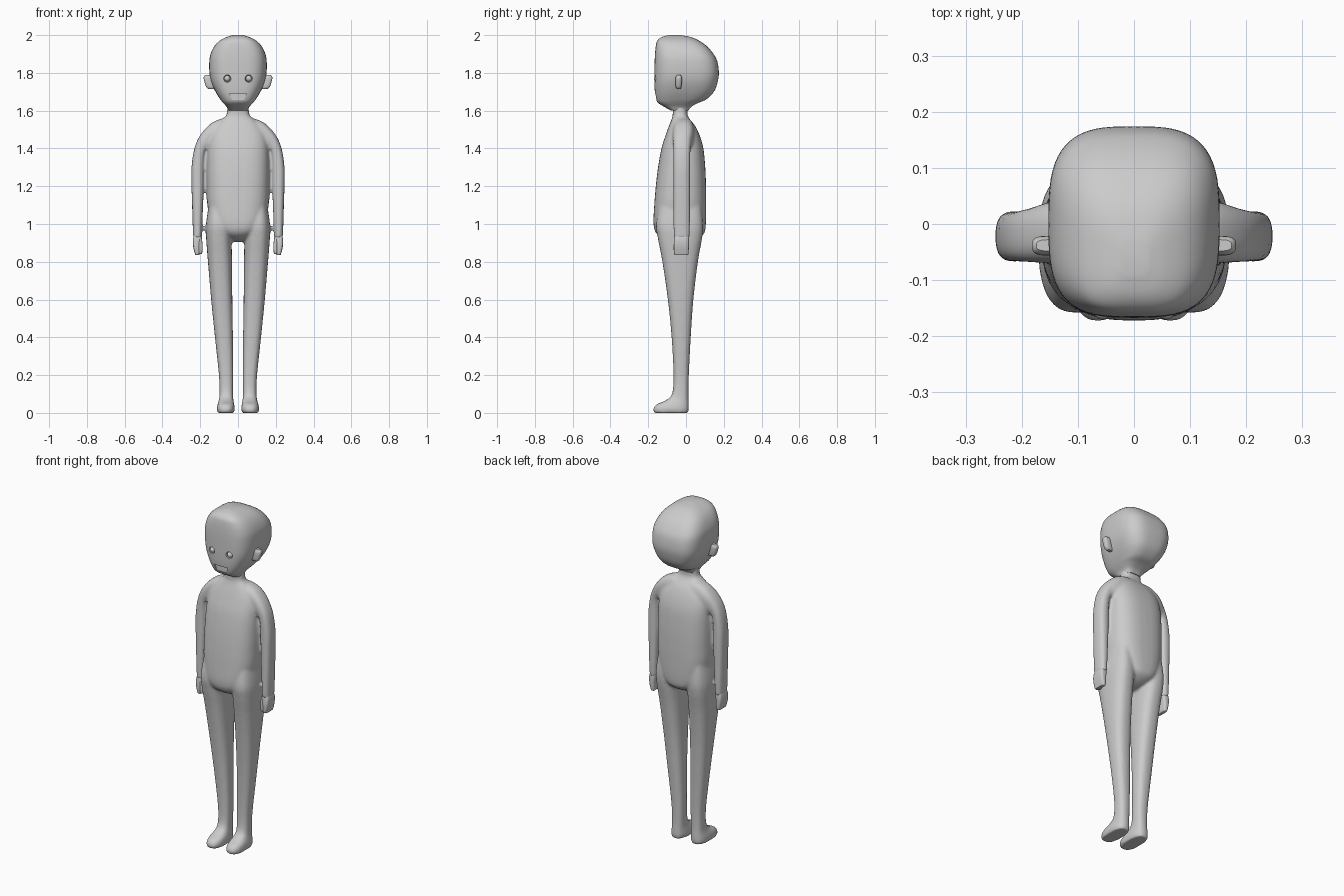
import bpy, bmesh, math

if "Cube" in bpy.data.objects:
    bpy.data.objects.remove(bpy.data.objects["Cube"])

mat = bpy.data.materials.new("plain grey")
mat.diffuse_color = (0.6, 0.6, 0.6, 1)
mat.use_nodes = True
mat.node_tree.nodes["Principled BSDF"].inputs["Base Color"].default_value = mat.diffuse_color


def finish(name, bm):
    bmesh.ops.recalc_face_normals(bm, faces=bm.faces)
    me = bpy.data.meshes.new(name)
    bm.to_mesh(me)
    bm.free()
    me.materials.append(mat)
    ob = bpy.data.objects.new(name, me)
    bpy.context.collection.objects.link(ob)
    return ob


def activate(ob):
    bpy.ops.object.select_all(action='DESELECT')
    ob.select_set(True)
    bpy.context.view_layer.objects.active = ob


def smooth(ob, deg=40):
    activate(ob)
    bpy.ops.object.shade_smooth_by_angle(angle=math.radians(deg))


def apply(ob, kind, **settings):
    m = ob.modifiers.new(kind, kind)
    for k, v in settings.items():
        setattr(m, k, v)
    activate(ob)
    bpy.ops.object.modifier_apply(modifier=m.name)


def refine(rows, steps):
    """Catmull-Rom interpolation between table rows."""
    out = []
    for i in range(len(rows) - 1):
        a, b, c, d = (rows[max(i - 1, 0)], rows[i], rows[i + 1],
                      rows[min(i + 2, len(rows) - 1)])
        for k in range(steps):
            t = k / steps
            out.append([q + 0.5 * t * (r - p + t * (2*p - 5*q + 4*r - s + t * (3*(q - r) + s - p)))
                        for p, q, r, s in zip(a, b, c, d)])
    return out + [list(rows[-1])]


def loft(name, rows, n=2.6, side=1, steps=4, seg=40):
    """rows: inner x, inner z, outer x, outer z, front y, back y; superellipse rings."""
    bm = bmesh.new()
    rings = []
    for xi, zi, xo, zo, y0, y1 in refine(rows, steps):
        ring = []
        for k in range(seg):
            a = 2 * math.pi * k / seg
            c, s = math.cos(a), math.sin(a)
            c = math.copysign(abs(c) ** (2 / n), c) / 2
            s = math.copysign(abs(s) ** (2 / n), s) / 2
            ring.append(bm.verts.new((side * ((xi + xo) / 2 + c * (xo - xi)),
                                      (y0 + y1) / 2 + s * (y1 - y0),
                                      (zi + zo) / 2 + c * (zo - zi))))
        rings.append(ring)
    for a, b in zip(rings, rings[1:]):
        for k in range(seg):
            j = (k + 1) % seg
            bm.faces.new((a[k], a[j], b[j], b[k]))
    bm.faces.new(rings[0])
    bm.faces.new(rings[-1])
    return finish(name, bm)


def level(rows):
    """Horizontal rings from z, x0, x1, y0, y1."""
    return [(x0, z, x1, z, y0, y1) for z, x0, x1, y0, y1 in rows]


def centred(rows):
    """Horizontal rings from z, half width, y0, y1."""
    return level([(z, -h, h, y0, y1) for z, h, y0, y1 in rows])


def ball(name, loc, r):
    bm = bmesh.new()
    bmesh.ops.create_uvsphere(bm, u_segments=24, v_segments=16, radius=r)
    bmesh.ops.translate(bm, verts=bm.verts, vec=loc)
    return finish(name, bm)


# torso with neck
body = loft("body", centred([
    (.905, .03, -.07, .02), (.92, .055, -.115, .06), (.95, .10, -.157, .096),
    (1.0, .14, -.172, .105), (1.1, .162, -.168, .107), (1.2, .165, -.16, .106),
    (1.3, .165, -.148, .102), (1.4, .162, -.13, .092), (1.47, .15, -.108, .072),
    (1.52, .12, -.09, .048), (1.555, .085, -.076, .02), (1.58, .06, -.07, .008),
    (1.64, .056, -.072, .01)]), n=2.7)

# legs and arms, fused to the torso
leg = level([
    (0, .022, .108, -.168, .012), (.02, .017, .112, -.174, .015),
    (.045, .02, .108, -.156, .015), (.065, .024, .102, -.11, .014),
    (.10, .026, .098, -.074, .013), (.2, .025, .101, -.066, .015),
    (.4, .027, .122, -.076, .025), (.6, .03, .142, -.096, .039),
    (.8, .032, .159, -.125, .063), (.93, .034, .169, -.15, .086),
    (1.0, .036, .169, -.158, .09), (1.1, .05, .155, -.14, .08)])
arm = [(.05, 1.38, .055, 1.562, -.072, .045), (.10, 1.38, .10, 1.554, -.072, .045),
       (.145, 1.39, .15, 1.527, -.07, .04), (.167, 1.39, .20, 1.47, -.068, .028),
       (.177, 1.36, .231, 1.40, -.067, .023), (.180, 1.29, .246, 1.30, -.067, .023),
       (.181, 1.2, .246, 1.2, -.067, .023), (.185, 1.1, .243, 1.1, -.067, .022),
       (.189, 1.0, .240, 1.0, -.066, .021), (.192, .925, .237, .925, -.064, .018)]
parts = [body]
for s in (1, -1):
    parts += [loft("leg", leg, 2.6, s), loft("arm", arm, 2.7, s)]
activate(body)
for p in parts:
    p.select_set(True)
bpy.ops.object.join()
apply(body, 'REMESH', mode='VOXEL', voxel_size=.008)
apply(body, 'SMOOTH', factor=.5, iterations=5)
smooth(body, 60)

# hands with thumbs, ears
hand = level([(.835, .207, .225, -.055, .008), (.842, .203, .228, -.062, .013),
              (.88, .201, .237, -.065, .015), (.915, .197, .239, -.063, .015),
              (.945, .197, .232, -.058, .012)])
thumb = level([(.842, .192, .204, -.06, -.04), (.85, .189, .208, -.064, -.036),
               (.89, .188, .208, -.065, -.035), (.93, .192, .21, -.06, -.035)])
ear = level([(1.715, .12, .158, -.048, -.03), (1.725, .12, .168, -.054, -.025),
             (1.75, .13, .177, -.056, -.022), (1.775, .13, .182, -.055, -.022),
             (1.788, .13, .174, -.048, -.028)])
for s, word in ((1, "left"), (-1, "right")):
    smooth(loft(word + "_hand", hand, 4, s, 3, 32))
    smooth(loft(word + "_thumb", thumb, 3, s, 3, 20))
    smooth(loft(word + "_ear", ear, 3, s, 3, 24))

# head
head = loft("head", centred([
    (1.60, .05, -.078, .012), (1.62, .06, -.115, .028), (1.64, .078, -.146, .062),
    (1.66, .094, -.158, .108), (1.70, .119, -.165, .148), (1.75, .141, -.167, .167),
    (1.80, .151, -.167, .174), (1.86, .152, -.166, .166), (1.90, .145, -.164, .146),
    (1.94, .126, -.16, .112), (1.97, .098, -.152, .07), (1.99, .06, -.128, .025),
    (2.0, .025, -.09, -.03)]), n=3.2, seg=64)

# eye sockets and mouth cut into the face
mouth = bmesh.new()
bmesh.ops.create_cube(mouth, size=1)
for v in mouth.verts:
    low = v.co.z < 0
    v.co = (v.co.x * (.064 if low else .09), -.17 + v.co.y * .036, 1.673 + v.co.z * .034)
cutters = [ball("socket_cutter", (s * .057, -.165, 1.77), .02) for s in (1, -1)]
cutters.append(finish("mouth_cutter", mouth))
for c in cutters:
    c.hide_render = True
    apply(head, 'BOOLEAN', operation='DIFFERENCE', object=c, solver='EXACT')
    bpy.data.objects.remove(c)
smooth(head, 35)

# eyeballs
for s, word in ((1, "left"), (-1, "right")):
    smooth(ball(word + "_eye", (s * .057, -.154, 1.77), .016))
